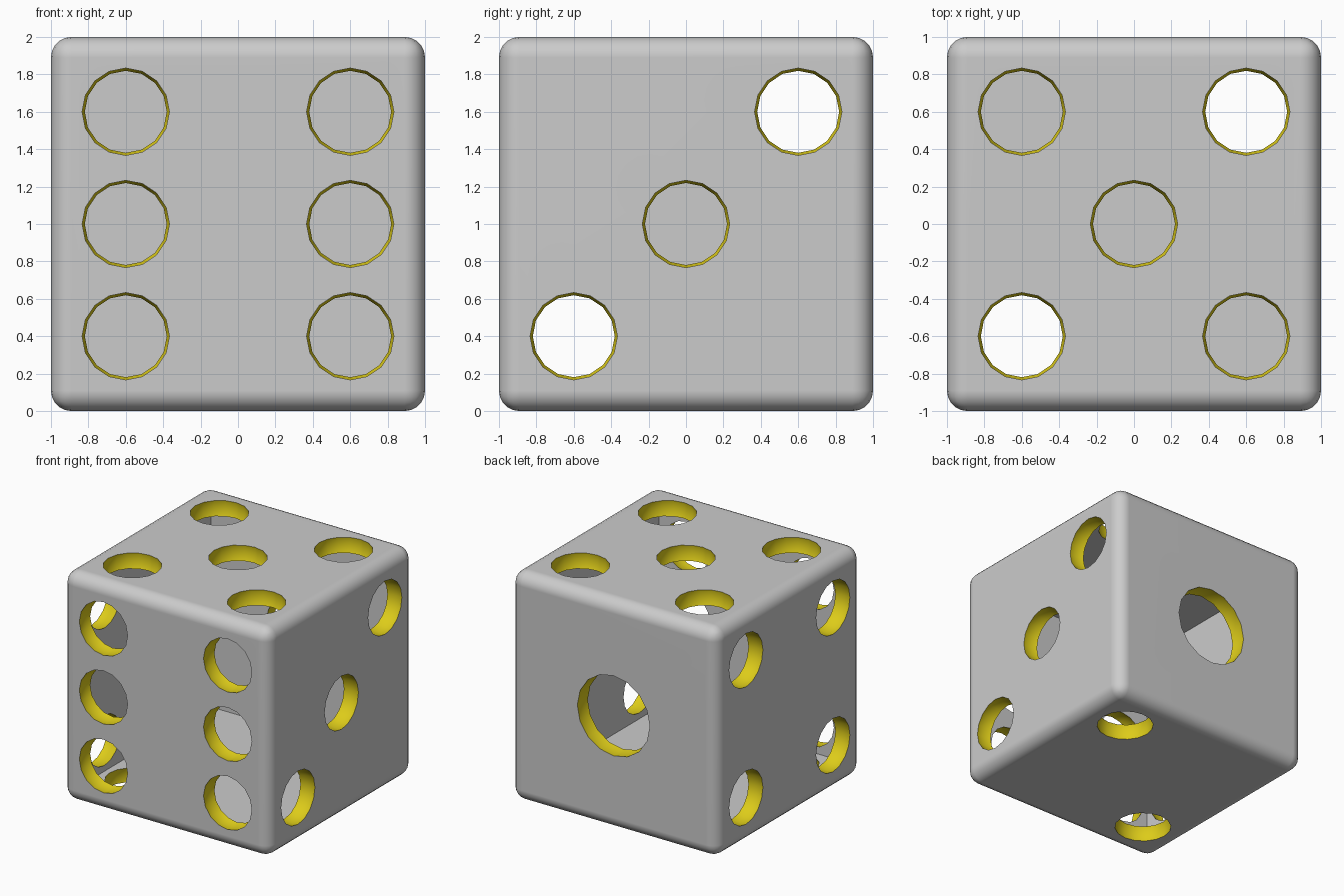
import bpy, bmesh, math
from mathutils import Vector, Matrix

if "Cube" in bpy.data.objects:
    bpy.data.objects.remove(bpy.data.objects["Cube"])

WALL = 0.13      # shell thickness
SIDES = 16       # sides of each hole

yellow = bpy.data.materials.new("yellow")
yellow.diffuse_color = (0.72, 0.60, 0.01, 1)
yellow.use_nodes = True
yellow.node_tree.nodes["Principled BSDF"].inputs["Base Color"].default_value = yellow.diffuse_color


def make_object(name, bm):
    mesh = bpy.data.meshes.new(name)
    bm.to_mesh(mesh)
    bm.free()
    mesh.materials.append(None)
    mesh.materials.append(yellow)
    ob = bpy.data.objects.new(name, mesh)
    bpy.context.collection.objects.link(ob)
    return ob


# hollow rounded cube: bevelled outside, plain box cavity inside
bm = bmesh.new()
bmesh.ops.create_cube(bm, size=2)
bmesh.ops.bevel(bm, geom=bm.edges[:], offset=0.11, segments=5,
                profile=0.5, affect='EDGES', clamp_overlap=True)
inner = bmesh.ops.create_cube(bm, size=2 - 2 * WALL)["verts"]
bmesh.ops.reverse_faces(bm, faces=list({f for v in inner for f in v.link_faces}))
bmesh.ops.translate(bm, verts=bm.verts[:], vec=(0, 0, 1))
body = make_object("dice_shell", bm)


def add_pip(bm, normal, right, up, u, v, radius):
    """Slightly barrel-shaped plug running through one wall."""
    n, r, w = Vector(normal), Vector(right), Vector(up)
    rings = []
    for depth in (-0.03, 0.02, 0.05, 0.08, 0.11, 0.15):
        rad = math.sqrt(radius ** 2 - (depth - 0.04) ** 2)
        centre = Vector((0, 0, 1)) + n * (1 - depth) + r * u + w * v
        rings.append([bm.verts.new(centre + rad * (r * math.cos(a) + w * math.sin(a)))
                      for a in (math.tau * i / SIDES for i in range(SIDES))])
    for a, b in zip(rings, rings[1:]):
        for i in range(SIDES):
            j = (i + 1) % SIDES
            bm.faces.new((a[i], a[j], b[j], b[i]))
    bm.faces.new(rings[0])
    bm.faces.new(rings[-1])


# pip layouts per side: normal, right, up, positions, radius
X, Y, Z = (1, 0, 0), (0, 1, 0), (0, 0, 1)
P = 0.6
diagonal = [(-P, -P), (P, P)]
corners = [(a, b) for a in (-P, P) for b in (-P, P)]
six = corners + [(-P, 0), (P, 0)]
layout = [
    ((0, -1, 0), X, Z, six, 0.238),
    ((0, 1, 0), X, Z, [(0, 0)], 0.353),
    ((1, 0, 0), Y, Z, diagonal + [(0, 0)], 0.238),
    ((-1, 0, 0), Y, Z, corners, 0.238),
    ((0, 0, 1), X, Y, corners + [(0, 0)], 0.238),
    ((0, 0, -1), X, Y, diagonal, 0.238),
]
bm = bmesh.new()
for normal, right, up, spots, radius in layout:
    for u, v in spots:
        add_pip(bm, normal, right, up, u, v, radius)
bmesh.ops.recalc_face_normals(bm, faces=bm.faces[:])
for f in bm.faces:
    f.material_index = 1
cutter = make_object("pip_cutter", bm)
cutter.hide_render = True

# cut the yellow-walled holes
cut = body.modifiers.new("pips", 'BOOLEAN')
cut.operation = 'DIFFERENCE'
cut.solver = 'EXACT'
cut.object = cutter
bpy.context.view_layer.objects.active = body
body.select_set(True)
bpy.ops.object.modifier_apply(modifier=cut.name)
bpy.data.objects.remove(cutter)

# smooth shading with crisp hole edges and flat sides
bpy.ops.object.shade_smooth_by_angle(angle=math.radians(35))
weighted = body.modifiers.new("flat_sides", 'WEIGHTED_NORMAL')
weighted.keep_sharp = True
